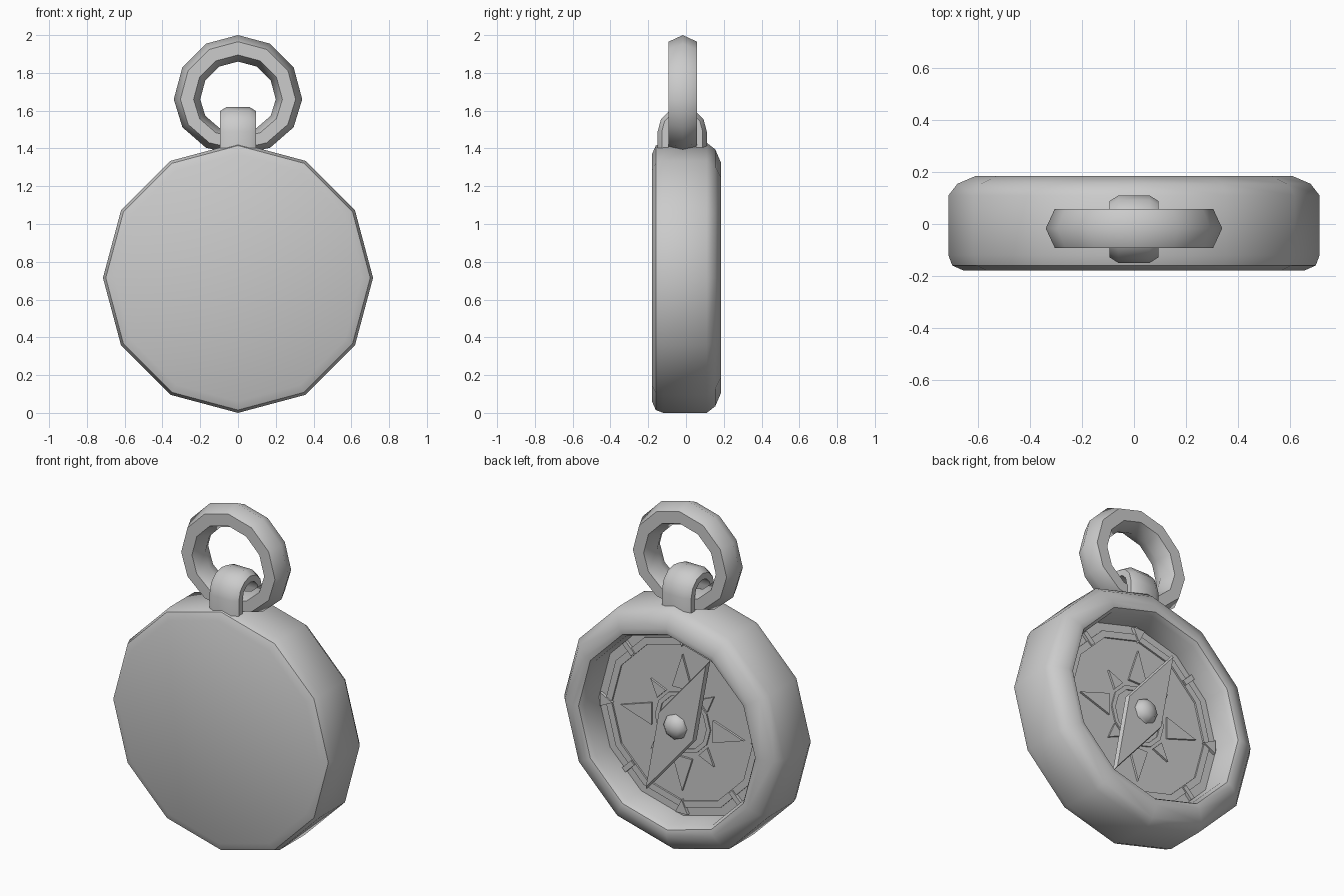
import bpy, bmesh, math
from mathutils import Vector

if "Cube" in bpy.data.objects:
    bpy.data.objects.remove(bpy.data.objects["Cube"])

CZ = 0.715          # height of the case centre
FLOOR = 0.025       # y of the dial surface
TAU = 2 * math.pi


def finish(name, bm, smooth=None):
    bmesh.ops.remove_doubles(bm, verts=bm.verts, dist=1e-5)
    bmesh.ops.recalc_face_normals(bm, faces=bm.faces)
    me = bpy.data.meshes.new(name)
    bm.to_mesh(me)
    bm.free()
    ob = bpy.data.objects.new(name, me)
    bpy.context.collection.objects.link(ob)
    if smooth:
        bpy.ops.object.select_all(action='DESELECT')
        ob.select_set(True)
        bpy.context.view_layer.objects.active = ob
        bpy.ops.object.shade_smooth_by_angle(angle=math.radians(smooth))
    return ob


def lathe(name, profile, sides=12, cz=CZ, closed=False, smooth=40, squash=1.0, cy=0.0):
    """Spin (radius, y) points around the y axis; squash flattens the lower half."""
    bm = bmesh.new()
    rings = []
    for r, y in profile:
        if r == 0:
            rings.append([bm.verts.new((0, y + cy, cz))] * sides)
            continue
        ring = []
        for i in range(sides):
            a = TAU * i / sides
            z = r * math.sin(a)
            ring.append(bm.verts.new((r * math.cos(a), y + cy, cz + (z * squash if z < 0 else z))))
        rings.append(ring)
    pairs = list(zip(rings, rings[1:])) + ([(rings[-1], rings[0])] if closed else [])
    for a, b in pairs:
        for i in range(sides):
            j = (i + 1) % sides
            bm.faces.new(list(dict.fromkeys((a[i], a[j], b[j], b[i]))))
    return finish(name, bm, smooth)


def plates(name, shapes, y0, y1, inset=0.0):
    """Extrude flat (x, z) outlines, measured from the dial centre, from y0 to y1."""
    bm = bmesh.new()
    for pts in shapes:
        mid = sum((Vector(p) for p in pts), Vector((0, 0))) / len(pts)
        low = [bm.verts.new((x, y0, CZ + z)) for x, z in pts]
        high = []
        for p in pts:
            q = Vector(p).lerp(mid, inset)
            high.append(bm.verts.new((q.x, y1, CZ + q.y)))
        bm.faces.new(low)
        bm.faces.new(high)
        n = len(pts)
        for i in range(n):
            j = (i + 1) % n
            bm.faces.new((low[i], low[j], high[j], high[i]))
    return finish(name, bm)


def radial(pts, angle):
    """Turn (across, outward) points to a direction on the dial."""
    c, s = math.cos(angle), math.sin(angle)
    return [(o * c - w * s, o * s + w * c) for w, o in pts]


# Case: closed front, rounded rim and open dial well at the back
lathe("case", [(0, -.18), (.655, -.18), (.70, -.16), (.715, -.12), (.715, .11),
               (.68, .155), (.61, .185), (.575, .178), (.558, .15), (.55, FLOOR), (0, FLOOR)])

# Raised bands on the dial
lathe("dial_outer_band", [(.46, FLOOR - .01), (.46, FLOOR + .01), (.50, FLOOR + .01), (.50, FLOOR - .01)],
      closed=True, smooth=None)
lathe("dial_inner_band", [(.155, FLOOR - .01), (.155, FLOOR + .008), (.18, FLOOR + .008), (.18, FLOOR - .01)],
      closed=True, smooth=None)

# Direction star and edge marks
quarter = [i * TAU / 4 for i in range(4)]
diagonal = [a + TAU / 8 for a in quarter]
star = [radial([(-.065, .20), (.065, .20), (0, .40)], a) for a in quarter]
star += [radial([(-.04, .19), (.04, .19), (0, .29)], a) for a in diagonal]
plates("dial_star", star, FLOOR - .01, FLOOR + .012)
marks = [radial([(-.04, .53), (.04, .53), (0, .45)], a) for a in quarter]
marks += [radial([(-.015, .45), (.015, .45), (.015, .53), (-.015, .53)], a) for a in diagonal]
plates("dial_marks", marks, FLOOR - .01, FLOOR + .018)

# Needle on its pivot
needle_angle = math.atan2(.44, -.21)
plates("needle", [radial([(0, .48), (.13, 0), (0, -.48), (-.13, 0)], needle_angle)], .07, .095, .06)
lathe("needle_pivot", [(0, FLOOR - .01), (.045, FLOOR - .01), (.045, .07), (.075, .085),
                       (.07, .11), (.045, .135), (0, .145)], sides=8)

# Hanging ring with a six-sided section
section = [(.27 + .07 * math.cos(TAU * k / 6), .087 * math.sin(TAU * k / 6)) for k in range(6)]
lathe("hanging_ring", section, cz=1.66, closed=True, smooth=50, squash=.87, cy=-.017)

# Strap loop arching through the ring
bm = bmesh.new()
path = [(-1, 0, 1.36), (-1, 0, 1.49)]
path = [(-.13, 1.36, 0), (-.13, 1.45, 0)]          # y, z of the outer edge
stations = [(-1.0, 0.0, 1.36)]
stations += [(-math.cos(math.pi * k / 6), math.sin(math.pi * k / 6), 1.49) for k in range(7)]
stations += [(1.0, 0.0, 1.36)]
cross = [(-.095, .072), (-.095, .108), (-.06, .13), (.06, .13), (.095, .108), (.095, .072)]
loops = [[bm.verts.new((x, -.02 + r * dy, z + r * dz)) for x, r in cross] for dy, dz, z in stations]
for a, b in zip(loops, loops[1:]):
    for i in range(6):
        j = (i + 1) % 6
        bm.faces.new((a[i], a[j], b[j], b[i]))
bm.faces.new(loops[0])
bm.faces.new(loops[-1])
finish("strap_loop", bm, 40)
